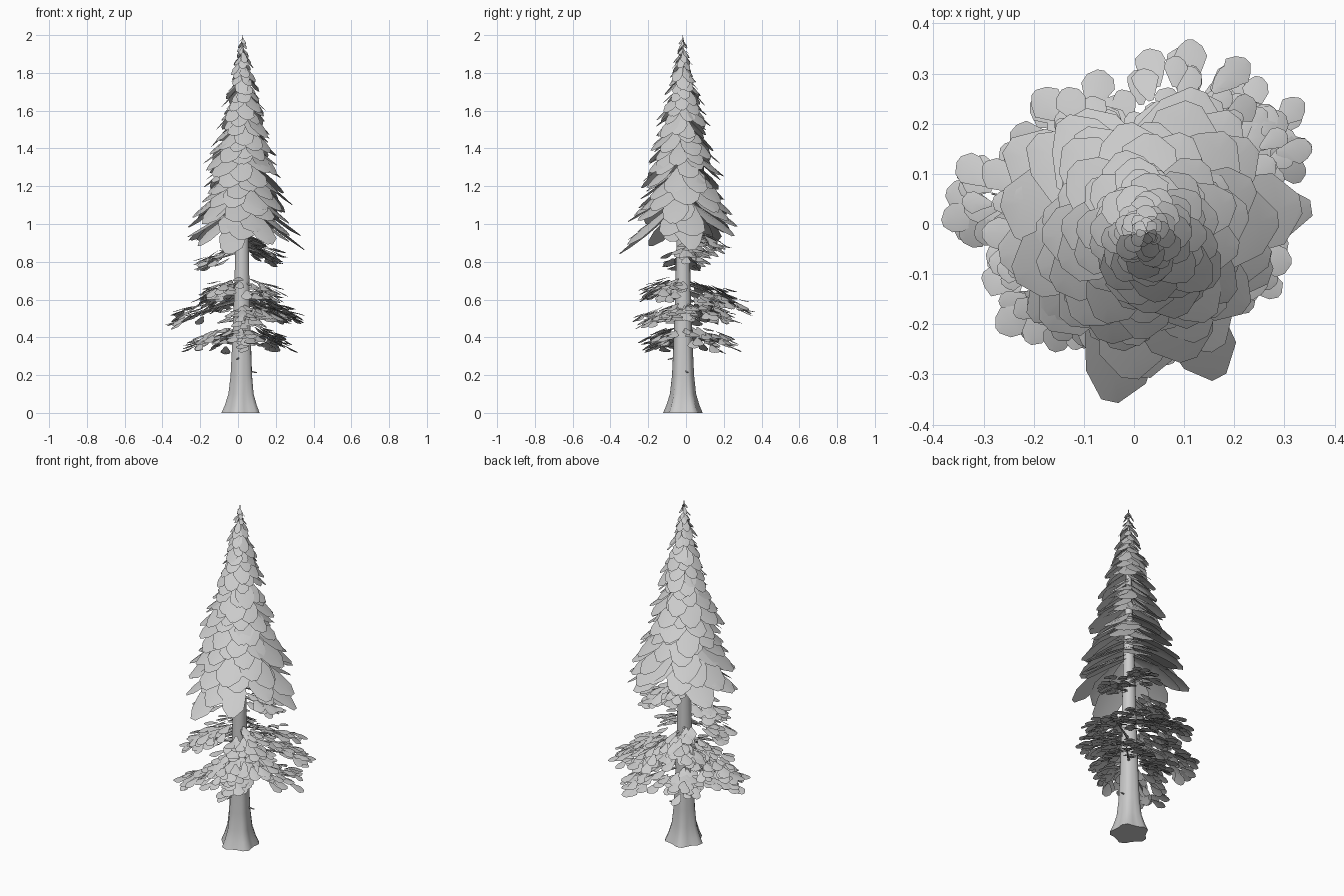
import bpy, bmesh, math, random
from mathutils import Vector

random.seed(7)
if "Cube" in bpy.data.objects:
    bpy.data.objects.remove(bpy.data.objects["Cube"])

grey = bpy.data.materials.new("plain grey")
grey.use_nodes = True
GREY = (0.6, 0.6, 0.6, 1)
grey.diffuse_color = GREY
grey.node_tree.nodes["Principled BSDF"].inputs["Base Color"].default_value = GREY

UP = Vector((0, 0, 1))


def finish(bm, name):
    mesh = bpy.data.meshes.new(name)
    bm.to_mesh(mesh)
    bm.free()
    mesh.materials.append(grey)
    obj = bpy.data.objects.new(name, mesh)
    bpy.context.collection.objects.link(obj)
    bpy.context.view_layer.objects.active = obj
    obj.select_set(True)
    bpy.ops.object.shade_smooth_by_angle(angle=math.radians(50))
    obj.select_set(False)


def axis(z):
    """Centre line of the slightly leaning trunk."""
    return Vector((0.019 + 0.003 * z, -0.015 - 0.001 * z, z))


def leaf(bm, base, azimuth, length, width, slope, cup=0.15, flip=False):
    """Drooping angular leaf: widens from the stem, ends in a blunt point."""
    out = Vector((math.cos(azimuth), math.sin(azimuth), 0))
    side = Vector((-out.y, out.x, 0))
    point, last, rows = base.copy(), 0, []
    for t, w in ((0, 0.2), (0.3, 0.6), (0.62, 1), (0.85, 0.78), (1, 0.22)):
        a = slope + 0.15 * (t - 0.5)
        point = point + (out * math.cos(a) - UP * math.sin(a)) * (t - last) * length
        last = t
        row = []
        for s in (-1, 0, 1):
            edge = w * width / 2 * s * random.uniform(0.85, 1.15)
            row.append(bm.verts.new(point + side * edge - UP * abs(edge) * cup))
        rows.append(row)
    for a, b in zip(rows, rows[1:]):
        for i in range(2):
            corners = (a[i], b[i], b[i + 1], a[i + 1])
            bm.faces.new(corners[::-1] if flip else corners)


def tube(bm, centres, radii, sides, lobes=None):
    """Closed tapering tube around a line of centre points."""
    rings = []
    along = (centres[-1] - centres[0]).normalized()
    u = along.orthogonal().normalized()
    v = along.cross(u)
    for k, (c, r) in enumerate(zip(centres, radii)):
        ring = []
        for i in range(sides):
            a = math.tau * i / sides
            m = 1 + (lobes[k] * math.cos(5 * a + 0.6) if lobes else 0)
            ring.append(bm.verts.new(c + (u * math.cos(a) + v * math.sin(a)) * r * m))
        rings.append(ring)
    for a, b in zip(rings, rings[1:]):
        for i in range(sides):
            j = (i + 1) % sides
            bm.faces.new((a[i], a[j], b[j], b[i]))
    bm.faces.new(rings[0][::-1])
    bm.faces.new(rings[-1])


# Trunk with flared roots and a thin tip
bm = bmesh.new()
profile = ((0, 0.098, 0.12), (0.04, 0.082, 0.12), (0.1, 0.066, 0.09), (0.2, 0.057, 0.05),
           (0.4, 0.049, 0.03), (0.65, 0.041, 0.02), (0.95, 0.034, 0), (1.4, 0.02, 0),
           (1.8, 0.009, 0), (2, 0.002, 0))
tube(bm, [axis(z) for z, r, l in profile], [r for z, r, l in profile], 20,
     [l for z, r, l in profile])
finish(bm, "trunk")

# Short broken stubs on the bare trunk
bm = bmesh.new()
for z, azimuth in ((0.3, -1.9), (0.23, 0.3), (0.5, 2.5)):
    d = Vector((math.cos(azimuth), math.sin(azimuth), -0.2))
    tube(bm, [axis(z) + d * 0.045, axis(z) + d * 0.085], [0.005, 0.003], 5)
finish(bm, "trunk_stubs")

# Crown of overlapping leaves in a spiral, longer and flatter towards the bottom
bm = bmesh.new()
COUNT = 185


def crown_leaf(azimuth, tip_z, reach, slope, plump):
    root = axis(min(1.985, tip_z + reach * math.tan(slope)))
    leaf(bm, root, azimuth, (root.z - tip_z) / math.sin(slope), reach * plump, slope)


for i in range(COUNT):
    f = i / (COUNT - 1)
    tip_z = 0.92 + 1.04 * f + random.uniform(-0.02, 0.02)
    reach = (0.01 + (2 - tip_z) * 0.26) * random.uniform(0.84, 1.14)
    slope = 0.56 + 0.3 * f + random.uniform(-0.08, 0.08)
    azimuth = i * 2.39996 + random.uniform(-0.25, 0.25)
    crown_leaf(azimuth, tip_z, reach, slope, 0.52 + 0.28 * f)
# Longest leaves hanging below the crown
for azimuth, tip_z, reach in ((-1.78, 0.85, 0.35), (0.15, 0.87, 0.34), (-1.1, 0.9, 0.33),
                              (2.6, 0.92, 0.28), (-2.5, 0.89, 0.29)):
    crown_leaf(azimuth, tip_z, reach, 0.62, 0.42)
finish(bm, "crown_leaves")

# Lower boughs: tip x, tip y, root height, tip height
boughs = ((-0.36, 0.08, 0.6, 0.49), (0.35, 0.24, 0.58, 0.49), (0.16, 0.36, 0.66, 0.53),
          (-0.26, -0.18, 0.44, 0.35), (0.26, 0.24, 0.44, 0.36), (-0.16, 0.26, 0.69, 0.59),
          (0.04, -0.27, 0.55, 0.47), (0.2, -0.17, 0.7, 0.61), (-0.15, -0.21, 0.7, 0.62),
          (-0.21, -0.02, 0.86, 0.78), (0.23, 0.05, 0.88, 0.81), (0.07, 0.21, 0.93, 0.88),
          (-0.1, 0.17, 0.43, 0.36), (0.28, -0.1, 0.56, 0.48), (0.08, -0.17, 0.43, 0.37))
wood, pads = bmesh.new(), bmesh.new()
for x, y, z0, z1 in boughs:
    start, tip = axis(z0), Vector((x, y, z1))
    span = tip - start
    reach = span.length
    heading = math.atan2(span.y, span.x)
    side = Vector((-math.sin(heading), math.cos(heading), 0))
    tube(wood, [start, start + span * 0.8], [0.008, 0.002], 6)
    # Thick pad of small shingled leaves fanning out along the bough
    for k in range(int(20 + reach * 75)):
        t = random.uniform(0.2, 0.84)
        s = random.uniform(-1, 1)
        spread = 0.25 * reach * math.sin(math.pi * min(1, t + 0.12)) ** 0.5
        base = start + span * t + side * s * spread
        base.z += random.uniform(-0.01, 0.05) - abs(s) * 0.02
        size = random.uniform(0.06, 0.095)
        leaf(pads, base, heading + s * 0.8 + random.uniform(-0.3, 0.3), size,
             size * 0.7, random.uniform(0.15, 0.6), flip=True)
finish(wood, "bough_wood")
finish(pads, "bough_leaves")
